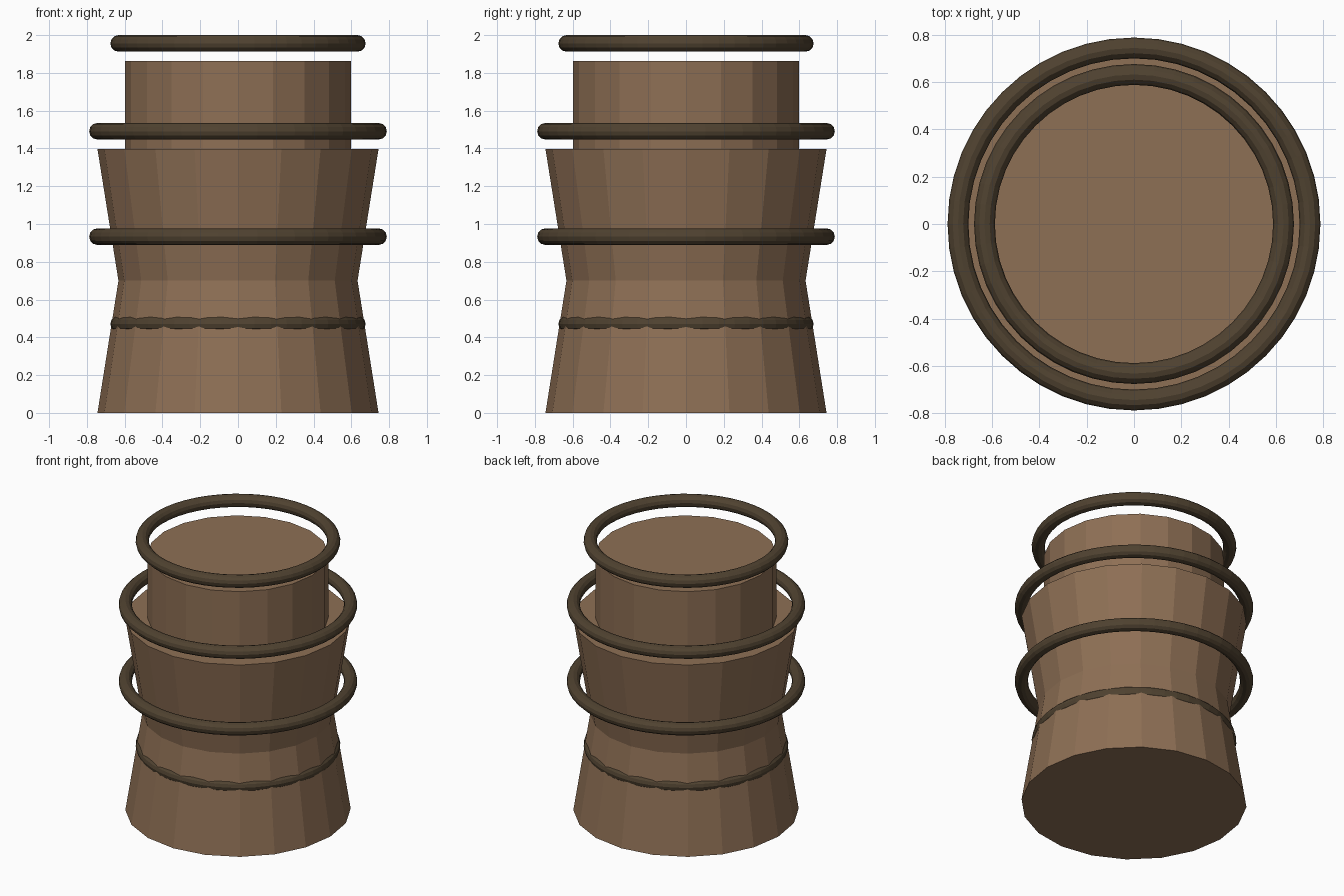
import bpy, bmesh
from math import cos, sin, tau

if "Cube" in bpy.data.objects:
    bpy.data.objects.remove(bpy.data.objects["Cube"])


def material(name, color):
    m = bpy.data.materials.new(name)
    m.diffuse_color = (*color, 1)
    m.use_nodes = True
    m.node_tree.nodes["Principled BSDF"].inputs["Base Color"].default_value = m.diffuse_color
    return m


wood = material("wood_brown", (0.27, 0.16, 0.09))
iron = material("dark_band", (0.08, 0.055, 0.03))


def lathe(name, profile, sides, mat):
    """Revolve (radius, z) points around z and cap both ends."""
    bm = bmesh.new()
    rings = [[bm.verts.new((r * cos(tau * i / sides), r * sin(tau * i / sides), z))
              for i in range(sides)] for r, z in profile]
    for a, b in zip(rings, rings[1:]):
        for i in range(sides):
            j = (i + 1) % sides
            bm.faces.new((a[i], a[j], b[j], b[i]))
    bm.faces.new(rings[0][::-1])
    bm.faces.new(rings[-1])
    mesh = bpy.data.meshes.new(name)
    bm.to_mesh(mesh)
    bm.free()
    mesh.materials.append(mat)
    obj = bpy.data.objects.new(name, mesh)
    bpy.context.collection.objects.link(obj)
    return obj


# Waisted body with a stepped neck, 20 flat sides
lathe("body", [(0.744, 0), (0.633, 0.70), (0.744, 1.397),
               (0.597, 1.397), (0.597, 1.863)], 20, wood)

# Four round bands, the lowest one sunk into the body
bands = [("lower_band", 0.632, 0.471), ("middle_band", 0.744, 0.933),
         ("shoulder_band", 0.744, 1.491), ("top_band", 0.632, 1.956)]
for name, radius, z in bands:
    bpy.ops.mesh.primitive_torus_add(major_radius=radius, minor_radius=0.044,
                                     major_segments=48, minor_segments=12,
                                     location=(0, 0, z))
    band = bpy.context.object
    band.name = name
    band.data.materials.append(iron)
